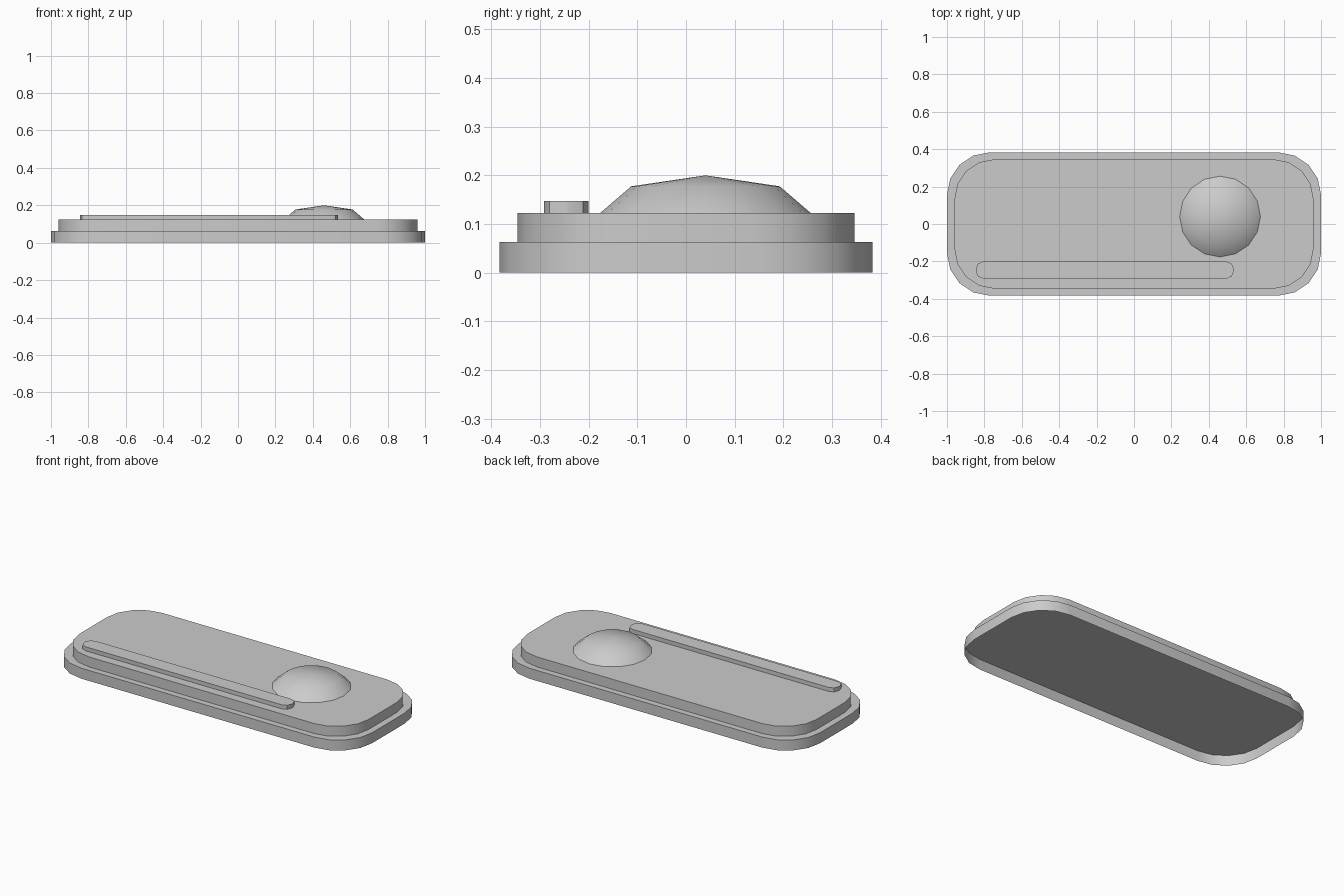
import bpy, bmesh
from math import cos, sin, pi, radians

cube = bpy.data.objects.get("Cube")
if cube:
    bpy.data.objects.remove(cube, do_unlink=True)

grey = bpy.data.materials.new("plain grey")
grey.use_nodes = True
colour = (0.6, 0.6, 0.6, 1)
grey.diffuse_color = colour
grey.node_tree.nodes["Principled BSDF"].inputs["Base Color"].default_value = colour


def finish(bm, name, smooth_angle=30):
    """Turn a bmesh into a shaded object."""
    mesh = bpy.data.meshes.new(name)
    bm.to_mesh(mesh)
    bm.free()
    mesh.materials.append(grey)
    obj = bpy.data.objects.new(name, mesh)
    bpy.context.collection.objects.link(obj)
    bpy.ops.object.select_all(action="DESELECT")
    obj.select_set(True)
    bpy.context.view_layer.objects.active = obj
    bpy.ops.object.shade_smooth_by_angle(angle=radians(smooth_angle))


def rounded_cap(name, centre, half, z0, z1, radius, steps):
    """Rounded rectangle shell with a top and walls, open underneath."""
    bm = bmesh.new()
    low, high = [], []
    for quarter, (sx, sy) in enumerate([(1, 1), (-1, 1), (-1, -1), (1, -1)]):
        cx = centre[0] + sx * (half[0] - radius)
        cy = centre[1] + sy * (half[1] - radius)
        for i in range(steps + 1):
            a = (quarter + i / steps) * pi / 2
            x, y = cx + radius * cos(a), cy + radius * sin(a)
            low.append(bm.verts.new((x, y, z0)))
            high.append(bm.verts.new((x, y, z1)))
    bm.faces.new(high)
    for i in range(len(low)):
        bm.faces.new((low[i - 1], low[i], high[i], high[i - 1]))
    finish(bm, name)


# Stepped body, hollow below, and raised strip
rounded_cap("base_plate", (0, 0), (1, 0.383), 0, 0.063, 0.228, 4)
rounded_cap("upper_plate", (0, 0), (0.96, 0.346), 0.063, 0.123, 0.214, 4)
rounded_cap("raised_bar", (-0.156, -0.246), (0.69, 0.046), 0.123, 0.147, 0.04, 2)

# Flattened dome: upper half of a low-poly sphere, smooth all over
bm = bmesh.new()
bmesh.ops.create_uvsphere(bm, u_segments=16, v_segments=4, radius=1)
bmesh.ops.delete(bm, geom=[v for v in bm.verts if v.co.z < -0.01], context="VERTS")
bmesh.ops.scale(bm, verts=bm.verts, vec=(0.216, 0.216, 0.077))
bmesh.ops.translate(bm, verts=bm.verts, vec=(0.46, 0.04, 0.123))
finish(bm, "dome", 60)
